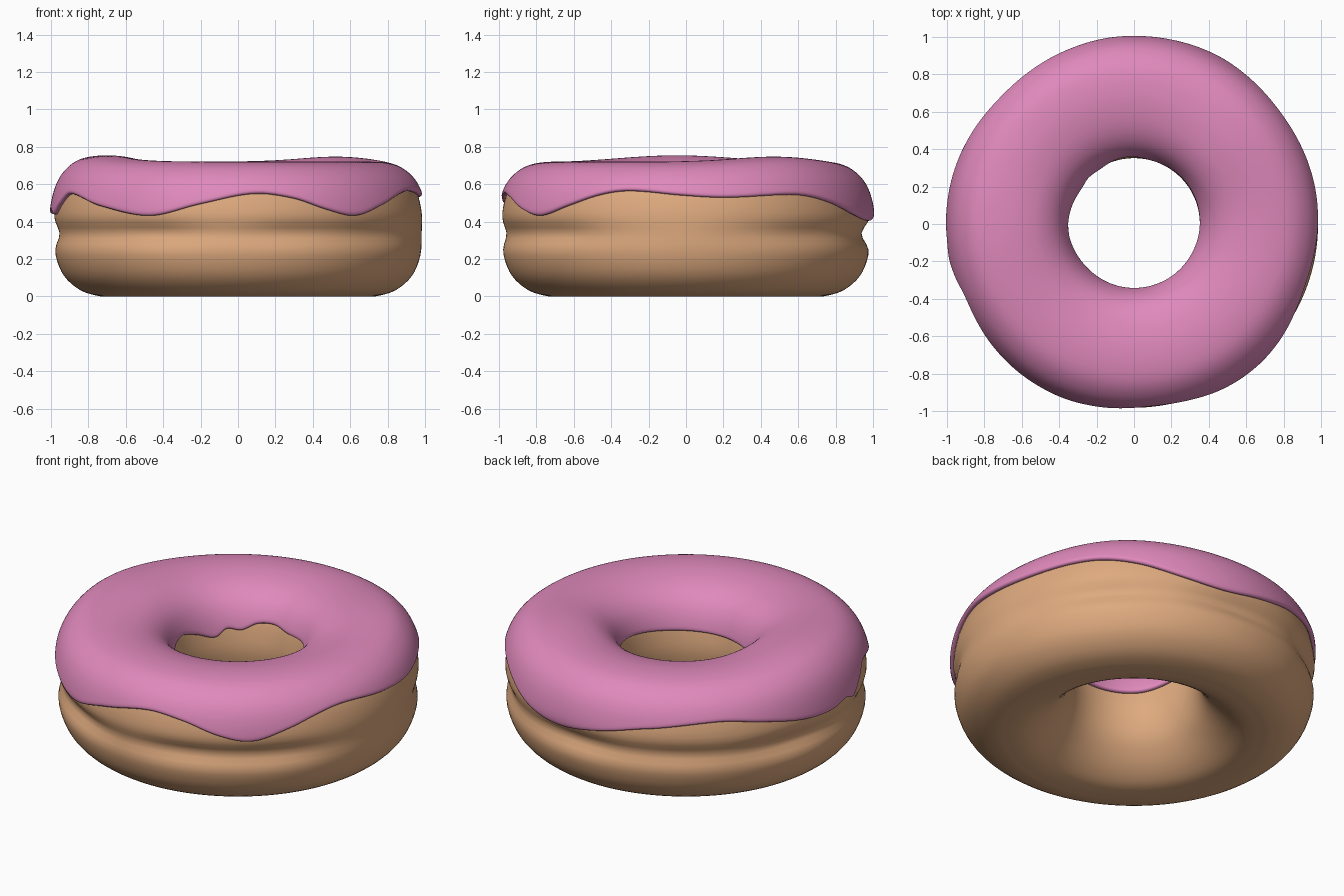
import bpy, math
from math import sin, cos, radians, exp

if "Cube" in bpy.data.objects:
    bpy.data.objects.remove(bpy.data.objects["Cube"])

SEG = 180

# dough cross-section (radius, height): outer groove -> over the top -> hole -> bottom
PROFILE = [(.982, .34), (.982, .45), (.955, .56), (.905, .635), (.82, .685), (.68, .698),
           (.54, .675), (.445, .625), (.39, .55), (.362, .45), (.353, .33), (.385, .2),
           (.47, .09), (.57, .02), (.66, 0), (.73, 0), (.84, .032), (.93, .11), (.975, .22)]

# lower edge of the icing: (angle, height) outside and inside the hole
OUTER = [(0, .535), (13, .525), (37, .54), (50, .505), (66, .43), (80, .405), (95, .435),
         (110, .485), (135, .53), (150, .50), (165, .455), (178, .44), (186, .46), (190, .43),
         (194, .47), (203, .545), (222, .48), (242, .43), (258, .49), (275, .545), (288, .52),
         (299, .46), (309, .43), (320, .48), (332, .54), (342, .56)]
INNER = [(0, .50), (40, .52), (75, .50), (92, .52), (108, .51), (122, .47), (135, .48), (146, .44),
         (165, .48), (185, .51), (225, .46), (270, .46), (315, .47)]


def catmull(a, b, c, d, t):
    return .5 * (2*b + (c - a)*t + (2*a - 5*b + 4*c - d)*t*t + (3*b - a - 3*c + d)*t**3)


def edge_height(table, deg):
    n = len(table)
    i = max(k for k in range(n) if table[k][0] <= deg)
    nxt = table[(i + 1) % n][0] + (360 if i == n - 1 else 0)
    t = (deg - table[i][0]) / (nxt - table[i][0])
    return catmull(*(table[(i + k) % n][1] for k in (-1, 0, 1, 2)), t)


def bell(deg, centre, width):
    d = (deg - centre + 180) % 360 - 180
    return exp(-(d / width) ** 2)


def section(deg, sub):
    """Smooth closed cross-section at one angle, with groove and uneven top."""
    a, n, pts = radians(deg), len(PROFILE), []
    groove = .034 * (1 - bell(deg, 0, 32)) * (1 + .25 * sin(5*a) + .15 * sin(9*a + 1))
    bump = .034 * bell(deg, 184, 34) + .027 * bell(deg, 42, 28) - .003
    for i in range(n):
        q = [PROFILE[(i + k) % n] for k in (-1, 0, 1, 2)]
        for s in range(sub):
            r = catmull(*(p[0] for p in q), s / sub)
            z = max(0, catmull(*(p[1] for p in q), s / sub))
            if r > .8:
                r -= groove * exp(-((z - .335) / .055) ** 2)
            z += bump * min(1, max(0, (z - .45) / .22))
            pts.append((r, z))
    return pts


def icing_line(deg, count):
    """Part of the cross-section covered by icing, evenly resampled."""
    pts = section(deg, 8)
    top = 8 * 5
    zo, zi = edge_height(OUTER, deg), edge_height(INNER, deg)
    line = [p for i, p in enumerate(pts) if (i <= top and p[1] >= zo) or (top < i < 84 and p[1] >= zi)]
    first = next(i for i in range(top) if pts[i][1] >= zo)
    r0 = pts[first]
    rb = pts[first - 1]
    f = (zo - rb[1]) / max(1e-6, r0[1] - rb[1])
    line.insert(0, (rb[0] + (r0[0] - rb[0]) * f, zo))
    last = max(i for i in range(top, 84) if pts[i][1] >= zi)
    f = (pts[last][1] - zi) / max(1e-6, pts[last][1] - pts[last + 1][1])
    line.append((pts[last][0] + (pts[last + 1][0] - pts[last][0]) * f, zi))
    dist = [0]
    for p, q in zip(line, line[1:]):
        dist.append(dist[-1] + math.dist(p, q))
    out, k = [], 0
    for j in range(count):
        d = dist[-1] * j / (count - 1)
        while k < len(line) - 2 and dist[k + 1] < d:
            k += 1
        t = (d - dist[k]) / max(1e-9, dist[k + 1] - dist[k])
        out.append(tuple(line[k][c] + (line[k + 1][c] - line[k][c]) * t for c in (0, 1)))
    return out


def sweep(name, rings, closed, color):
    n = len(rings[0])
    verts = [(r * cos(2*math.pi*i / SEG), r * sin(2*math.pi*i / SEG), z)
             for i, ring in enumerate(rings) for r, z in ring]
    faces = []
    for i in range(SEG):
        a, b = i * n, (i + 1) % SEG * n
        for j in range(n if closed else n - 1):
            k = (j + 1) % n
            faces.append((a + j, b + j, b + k, a + k))
    mesh = bpy.data.meshes.new(name)
    mesh.from_pydata(verts, [], faces)
    mesh.polygons.foreach_set("use_smooth", [True] * len(faces))
    ob = bpy.data.objects.new(name, mesh)
    bpy.context.collection.objects.link(ob)
    mat = bpy.data.materials.new(name)
    mat.diffuse_color = color
    mat.use_nodes = True
    mat.node_tree.nodes["Principled BSDF"].inputs["Base Color"].default_value = mat.diffuse_color
    mesh.materials.append(mat)
    return ob


angles = [360 * i / SEG for i in range(SEG)]

# baked dough ring
sweep("dough", [section(d, 4) for d in angles], True, (.73, .40, .21, 1))

# icing sheet, thickened with a rounded lip
icing = sweep("icing", [icing_line(d, 36) for d in angles], False, (.74, .25, .50, 1))
sol = icing.modifiers.new("thickness", 'SOLIDIFY')
sol.thickness, sol.offset = .03, .7
sub = icing.modifiers.new("smooth", 'SUBSURF')
sub.levels = sub.render_levels = 1
